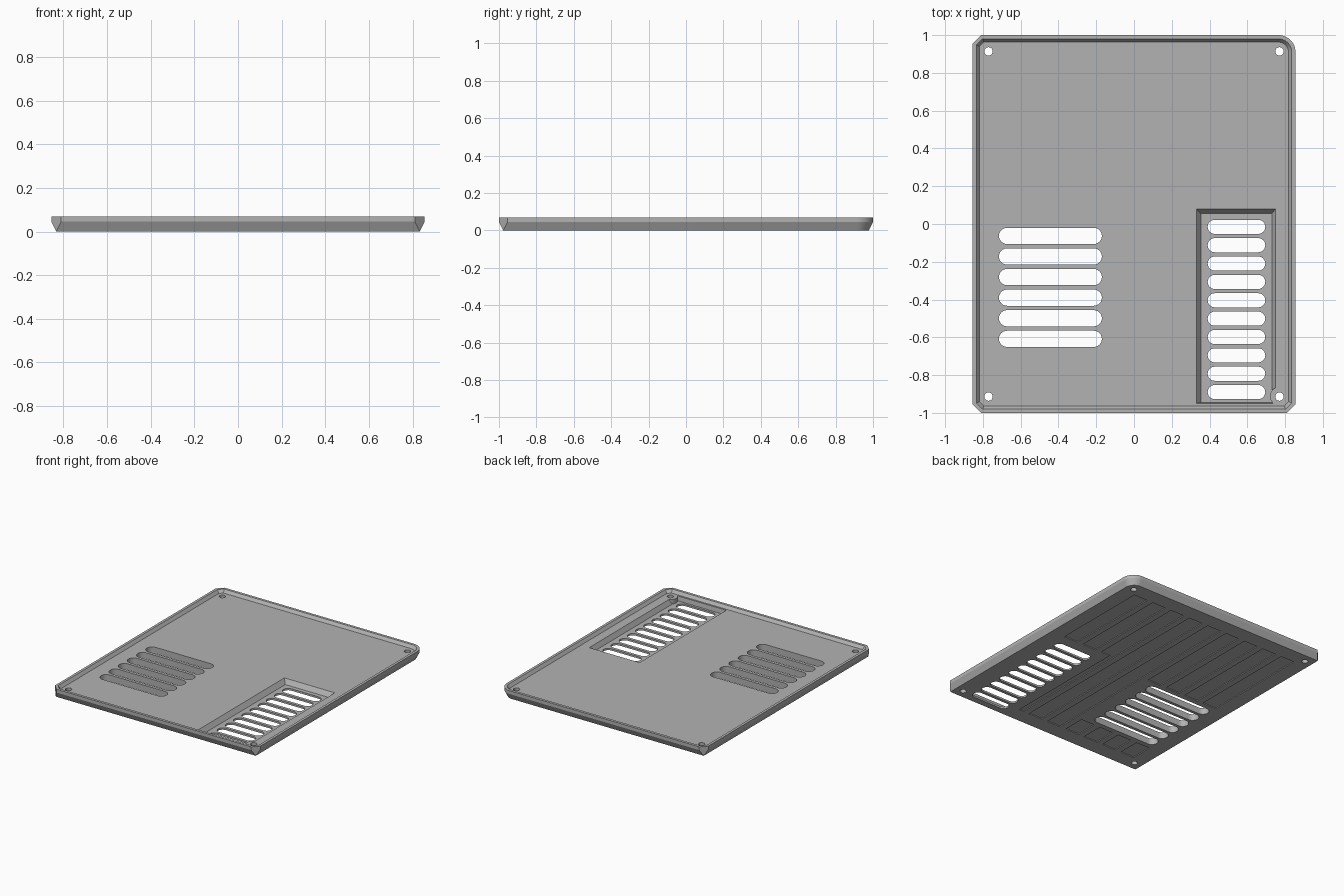
import bpy, bmesh
from math import sin, cos, pi, radians

old = bpy.data.objects.get("Cube")
if old:
    bpy.data.objects.remove(old)

HALF_X, HALF_Y = 0.855, 1.0
HEIGHT, FLOOR = 0.07, 0.048

grey = bpy.data.materials.new("plain_grey")
grey.use_nodes = True
GREY = (0.45, 0.45, 0.45, 1)
grey.diffuse_color = GREY
grey.node_tree.nodes["Principled BSDF"].inputs["Base Color"].default_value = GREY


def loft(bm, rings):
    """Skin a stack of equal-length rings and cap both ends."""
    loops = [[bm.verts.new(p) for p in ring] for ring in rings]
    for a, b in zip(loops, loops[1:]):
        for i in range(len(a)):
            j = (i + 1) % len(a)
            bm.faces.new((a[i], a[j], b[j], b[i]))
    bm.faces.new(loops[0][::-1])
    bm.faces.new(loops[-1])


def prism(bm, outline, z0, z1):
    loft(bm, [[(x, y, z) for x, y in outline] for z in (z0, z1)])


def make_object(name, bm):
    bmesh.ops.remove_doubles(bm, verts=bm.verts, dist=0.0004)
    bmesh.ops.recalc_face_normals(bm, faces=bm.faces)
    mesh = bpy.data.meshes.new(name)
    bm.to_mesh(mesh)
    bm.free()
    mesh.materials.append(grey)
    obj = bpy.data.objects.new(name, mesh)
    bpy.context.collection.objects.link(obj)
    return obj


def cut(target, bm):
    """Subtract a cutter from the target and discard the cutter."""
    cutter = make_object("cutter", bm)
    cutter.hide_render = True
    mod = target.modifiers.new("cut", "BOOLEAN")
    mod.operation, mod.solver, mod.object = "DIFFERENCE", "EXACT", cutter
    bpy.context.view_layer.objects.active = target
    bpy.ops.object.modifier_apply(modifier=mod.name)
    bpy.data.objects.remove(cutter)


def circle(cx, cy, r, n=32):
    return [(cx + r * cos(2 * pi * i / n), cy + r * sin(2 * pi * i / n)) for i in range(n)]


def rect(x0, x1, y0, y1):
    return [(x0, y0), (x1, y0), (x1, y1), (x0, y1)]


def slot(x0, x1, cy, r, n=12):
    right = [(x1 - r + r * sin(pi * i / n), cy - r * cos(pi * i / n)) for i in range(n + 1)]
    left = [(x0 + r - r * sin(pi * i / n), cy + r * cos(pi * i / n)) for i in range(n + 1)]
    return right + left


def outline(inset, chamfer, z):
    """Panel outline: three chamfered corners and one rounded corner."""
    x, y, c = HALF_X - inset, HALF_Y - inset, chamfer
    r = 0.09 - inset
    pts = [(-x, -y + c), (-x + c, -y), (x - c, -y), (x, -y + c)]
    for i in range(17):
        a = pi / 2 * i / 16
        pts.append((x - r + r * cos(a), y - r + r * sin(a)))
    pts += [(-x + c, y), (-x, y - c)]
    return [(px, py, z) for px, py in pts]


# Tray-shaped panel with a tapered skirt and a raised rim
bm = bmesh.new()
loft(bm, [outline(0.0225, 0.0001, 0), outline(0, 0.045, 0.045), outline(0, 0.045, HEIGHT),
          outline(0.02, 0.033, HEIGHT), outline(0.037, 0.023, FLOOR)])
panel = make_object("vented_panel", bm)

# Sunken vent bay with sloping walls, leaving a round boss at the screw
bm = bmesh.new()
loft(bm, [[(x, y, z) for x, y in r] for r, z in (
    (rect(0.355, 0.73, -0.945, 0.055), 0.014),
    (rect(0.33, 0.75, -0.95, 0.08), FLOOR),
    (rect(0.33, 0.75, -0.95, 0.08), 0.1))]) 
bay = make_object("bay_cutter", bm)
bm = bmesh.new()
prism(bm, circle(0.77, -0.912, 0.05), -0.1, 0.2)
cut(bay, bm)
bm = bmesh.new()
bm.from_mesh(bay.data)
bpy.data.objects.remove(bay)
cut(panel, bm)

# Vent slots and screw holes
bm = bmesh.new()
for i in range(6):
    prism(bm, slot(-0.715, -0.17, -0.063 - 0.109 * i, 0.043), -0.1, 0.2)
for i in range(10):
    prism(bm, slot(0.39, 0.695, -0.015 - 0.0972 * i, 0.0375), -0.1, 0.2)
for sx in (-1, 1):
    for sy in (-1, 1):
        prism(bm, circle(0.77 * sx, 0.914 * sy, 0.022), -0.1, 0.2)
cut(panel, bm)

# Shallow strips recessed into the underside, kept clear of the vents
bm = bmesh.new()
END, W = 0.86, 0.058
for i in range(-4, 5):
    x = 0.165 * i
    if i > 2:
        strips = [rect(x - W, x + W, 0.11, END)]
    elif i == 2:
        strips = [[(x - W, -END), (0.31, -END), (0.31, 0.11), (x + W, 0.11),
                   (x + W, END), (x - W, END)]]
    elif i < 0:
        strips = [rect(x - W, x + W, 0.02, END), rect(x - W, x + W, -END, -0.69)]
    else:
        strips = [rect(x - W, x + W, -END, END)]
    for s in strips:
        prism(bm, s, -0.05, 0.006)
cut(panel, bm)

# Smooth round corners while keeping hard edges
bpy.ops.object.select_all(action="DESELECT")
panel.select_set(True)
bpy.context.view_layer.objects.active = panel
bpy.ops.object.shade_smooth_by_angle(angle=radians(25))
